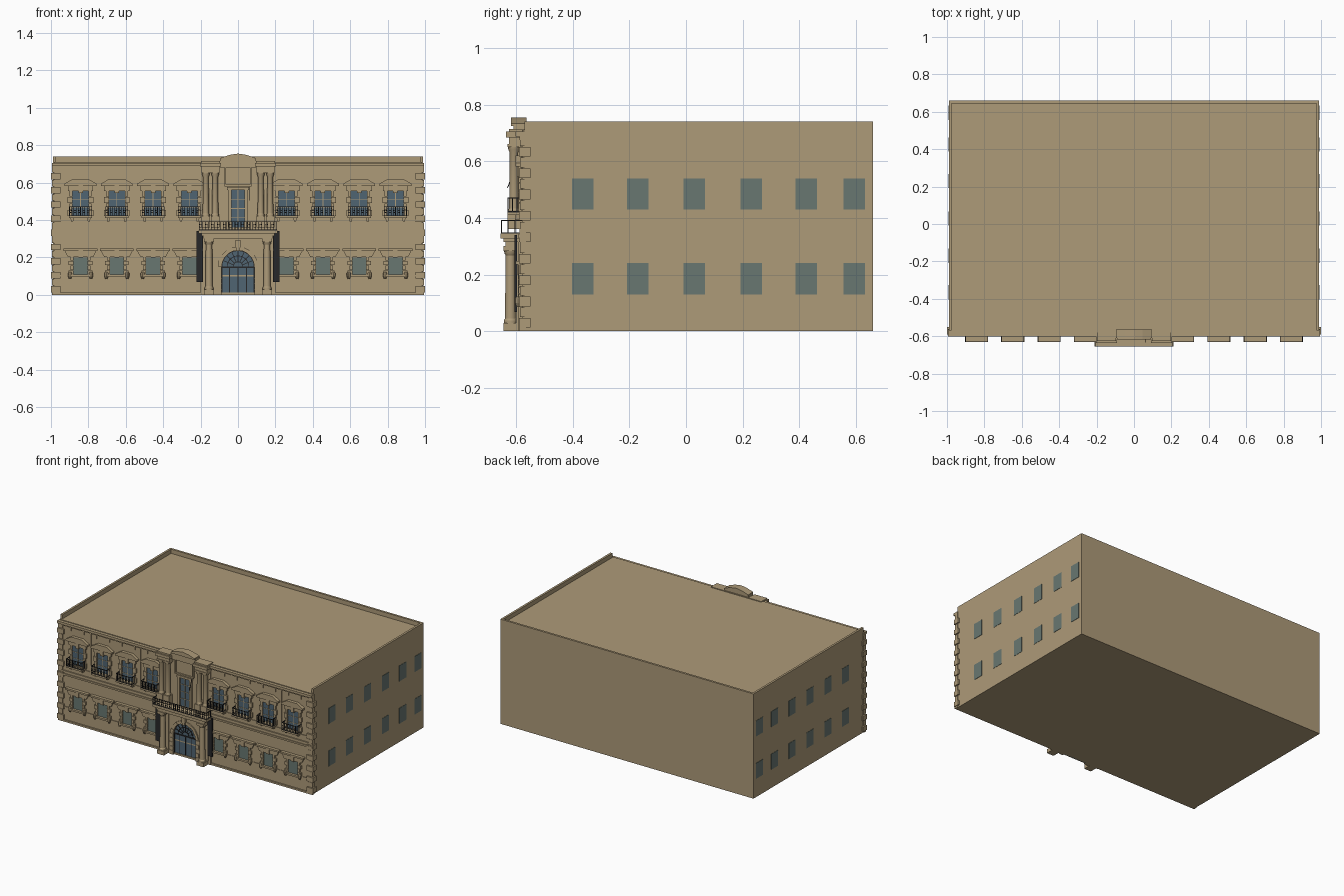
import bpy, bmesh
from math import sin, cos, pi
from mathutils import Matrix

cube = bpy.data.objects.get("Cube")
if cube:
    bpy.data.objects.remove(cube)


def material(name, r, g, b):
    m = bpy.data.materials.new(name)
    m.use_nodes = True
    m.diffuse_color = (r, g, b, 1)
    bsdf = next(n for n in m.node_tree.nodes if n.type == 'BSDF_PRINCIPLED')
    bsdf.inputs["Base Color"].default_value = (r, g, b, 1)
    bsdf.inputs["Roughness"].default_value = 0.8
    return m


STONE = material("tan stone", 0.42, 0.325, 0.19)
IRON = material("black iron", 0.02, 0.02, 0.022)
TEAL = material("grey green glass", 0.14, 0.185, 0.165)
BLUE = material("blue glass", 0.08, 0.13, 0.17)


def finish(bm, name, mat, smooth=False):
    bmesh.ops.recalc_face_normals(bm, faces=bm.faces)
    me = bpy.data.meshes.new(name)
    bm.to_mesh(me)
    bm.free()
    me.materials.append(mat)
    ob = bpy.data.objects.new(name, me)
    bpy.context.collection.objects.link(ob)
    if smooth:
        bpy.ops.object.select_all(action='DESELECT')
        ob.select_set(True)
        bpy.context.view_layer.objects.active = ob
        bpy.ops.object.shade_smooth_by_angle()


def box(bm, cx, hw, y0, y1, z0, z1, spin=None):
    m = Matrix.Translation((cx, (y0 + y1) / 2, (z0 + z1) / 2))
    m = m @ Matrix.Diagonal((hw * 2, abs(y1 - y0), abs(z1 - z0), 1))
    bmesh.ops.create_cube(bm, size=1, matrix=spin @ m if spin else m)


def prism(bm, pts, y0, y1):
    """Extrude an x-z outline between two depths."""
    a = [bm.verts.new((x, y0, z)) for x, z in pts]
    b = [bm.verts.new((x, y1, z)) for x, z in pts]
    bm.faces.new(a)
    bm.faces.new(b[::-1])
    for i in range(len(a)):
        j = (i + 1) % len(a)
        bm.faces.new((a[i], b[i], b[j], a[j]))


def lathe(bm, cx, cy, profile, n=16):
    rings = [[bm.verts.new((cx + r * cos(2 * pi * i / n), cy + r * sin(2 * pi * i / n), z))
              for i in range(n)] for r, z in profile]
    for lo, hi in zip(rings, rings[1:]):
        for i in range(n):
            bm.faces.new((lo[i], lo[(i + 1) % n], hi[(i + 1) % n], hi[i]))
    bm.faces.new(rings[0][::-1])
    bm.faces.new(rings[-1])


def arc(r, z, n=20):
    return [(r * cos(pi * i / n), z + r * sin(pi * i / n)) for i in range(n + 1)]


WALL = -0.58
BAYS = [s * (0.26 + 0.194 * i) for s in (-1, 1) for i in range(4)]

# Main block, front wall skin and roof parapet
bm = bmesh.new()
box(bm, 0, 0.99, -0.57, 0.66, 0, 0.71)
box(bm, 0, 0.985, WALL, -0.57, 0, 0.71)
finish(bm, "main_block", STONE)
bm = bmesh.new()
box(bm, 0, 0.99, 0.645, 0.66, 0.71, 0.74)
for s in (-1, 1):
    box(bm, s * 0.9825, 0.0075, -0.57, 0.645, 0.71, 0.74)
finish(bm, "roof_parapet", STONE)

# Horizontal mouldings across the front
bm = bmesh.new()
for z0, z1, y in ((0, 0.012, -0.59), (0.098, 0.106, -0.584), (0.305, 0.33, -0.586),
                  (0.33, 0.342, -0.594), (0.342, 0.36, -0.588), (0.395, 0.403, -0.585),
                  (0.675, 0.688, -0.588), (0.688, 0.705, -0.602)):
    box(bm, 0, 0.995 if y < -0.585 else 0.985, y, -0.565, z0, z1)
for i in range(-9, 10):
    if abs(i) > 2:
        box(bm, i * 0.1, 0.004, -0.586, WALL, 0.65, 0.675)
finish(bm, "front_mouldings", STONE)

# Corner quoins, alternating long and short
bm = bmesh.new()
for s in (-1, 1):
    for k in range(18):
        long = k % 2 == 0
        z = 0.012 + k * 0.0378
        w = 0.05 if long else 0.034
        outer = 1.0 if long else 0.995
        box(bm, s * (outer - w / 2), w / 2, -0.591 if long else -0.587,
            -0.55 if long else -0.562, z, z + 0.034)
finish(bm, "corner_quoins", STONE)

# Thin strips dividing the upper bays
bm = bmesh.new()
for s in (-1, 1):
    for i in range(4):
        box(bm, s * (0.357 + 0.194 * i), 0.004, -0.583, WALL, 0.403, 0.675)
finish(bm, "bay_strips", STONE)

# Side windows
bm = bmesh.new()
for s in (-1, 1):
    for y in (-0.365, -0.17, 0.03, 0.23, 0.425, 0.595):
        for z in (0.13, 0.43):
            box(bm, s * 0.99, 0.002, y - 0.038, y + 0.038, z, z + 0.11)
finish(bm, "side_windows", TEAL)

# Front glazing
lower, upper = bmesh.new(), bmesh.new()
for x in BAYS:
    box(lower, x, 0.038, -0.583, WALL, 0.105, 0.2)
    box(upper, x, 0.044, -0.583, WALL, 0.42, 0.555)
box(upper, 0, 0.036, -0.591, -0.58, 0.36, 0.56)
finish(lower, "lower_front_glass", TEAL)
finish(upper, "upper_front_glass", BLUE)

# Stone window surrounds with blocked sides, heads and glazing bars
low, up, bars = bmesh.new(), bmesh.new(), bmesh.new()
for x in BAYS:
    for s in (-1, 1):
        for k in range(4):
            w = 0.016 if k % 2 else 0.026
            box(low, x + s * (0.037 + w / 2), w / 2, -0.592, WALL, 0.108 + k * 0.025, 0.131 + k * 0.025)
            box(up, x + s * (0.043 + w / 2), w / 2, -0.592, WALL, 0.42 + k * 0.035, 0.453 + k * 0.035)
        lathe(low, x + s * 0.056, -0.594, ((0.006, 0.085), (0.011, 0.1), (0.011, 0.115), (0.006, 0.122)), 8)
    box(low, x, 0.06, -0.6, WALL, 0.096, 0.108)
    prism(low, [(x - 0.068, 0.203), (x + 0.068, 0.203), (x + 0.085, 0.235), (x - 0.085, 0.235)], -0.593, WALL)
    box(low, x, 0.09, -0.602, WALL, 0.235, 0.247)
    box(low, x, 0.012, -0.598, WALL, 0.2, 0.236)
    box(up, x, 0.068, -0.592, WALL, 0.555, 0.582)
    prism(up, [(x - 0.085, 0.582), (x + 0.085, 0.582), (x + 0.085, 0.594), (x + 0.04, 0.62),
               (x - 0.04, 0.62), (x - 0.085, 0.594)], -0.602, WALL)
    box(up, x, 0.012, -0.597, WALL, 0.545, 0.582)
    box(bars, x, 0.002, -0.585, WALL, 0.42, 0.555)
    for z in (0.465, 0.51):
        box(bars, x, 0.044, -0.585, WALL, z, z + 0.003)
finish(low, "lower_window_surrounds", STONE)
finish(up, "upper_window_surrounds", STONE)
finish(bars, "glazing_bars", STONE)


def railing(bm, cx, hw, yf, yb, z0, z1, n):
    """Iron railing on three sides: rails, bars and small rings."""
    t = 0.0015
    for z in (z0, z1 - 0.003):
        box(bm, cx, hw, yf, yf + 2 * t, z, z + 0.004)
        for s in (-1, 1):
            box(bm, cx + s * hw, t, yf, yb, z, z + 0.004)
    for i in range(n + 1):
        x = cx - hw + 2 * hw * i / n
        box(bm, x, t, yf, yf + 2 * t, z0, z1)
        if i < n and i % 2 == 0:
            mid, r = x + hw / n, hw / n
            for k in range(8):
                m = Matrix.Translation((mid, yf + t, (z0 + z1) / 2)) @ Matrix.Rotation(k * pi / 4, 4, 'Y')
                box(bm, 0, r * 0.42, -t, t, r - 0.0015, r + 0.0015, m)
    for s in (-1, 1):
        for k in (1, 2):
            y = yf + (yb - yf) * k / 3
            box(bm, cx + s * hw, t, y - t, y + t, z0, z1)


# Balconies of the upper bays
slabs, iron = bmesh.new(), bmesh.new()
for x in BAYS:
    box(slabs, x, 0.062, -0.63, WALL, 0.41, 0.42)
    for s in (-1, 1):
        prism(slabs, [(x + s * 0.045 - 0.006, 0.392), (x + s * 0.045 + 0.006, 0.392),
                      (x + s * 0.045 + 0.008, 0.41), (x + s * 0.045 - 0.008, 0.41)], -0.605, WALL)
    railing(iron, x, 0.059, -0.63, WALL, 0.42, 0.472, 10)
finish(slabs, "balcony_slabs", STONE)
finish(iron, "balcony_railings", IRON)

# Entrance bay: lower wall, arch ring, upper wall
bm = bmesh.new()
inner = arc(0.088, 0.15)
prism(bm, [(0.2, 0), (0.2, 0.32), (-0.2, 0.32), (-0.2, 0)] +
      [(-0.088, 0)] + inner[::-1] + [(0.088, 0)], -0.594, WALL)
ring_in, ring_out = arc(0.087, 0.15), arc(0.108, 0.15)
for i in range(0, 20, 2):
    prism(bm, [ring_in[i], ring_out[i], ring_out[i + 2], ring_in[i + 2]], -0.603 if i % 4 else -0.6, WALL)
for s in (-1, 1):
    for k in range(5):
        w = 0.012 if k % 2 else 0.016
        box(bm, s * (0.087 + w), w, -0.601, WALL, k * 0.03, k * 0.03 + 0.028)
prism(bm, [(-0.01, 0.235), (0.01, 0.235), (0.016, 0.29), (-0.016, 0.29)], -0.612, WALL)
finish(bm, "entrance_wall", STONE)

# Entrance door glass and its fan of iron bars
bm = bmesh.new()
prism(bm, [(-0.088, 0)] + inner[::-1] + [(0.088, 0)], -0.584, WALL)
finish(bm, "entrance_door", BLUE)
bm = bmesh.new()
for k in range(1, 8):
    m = Matrix.Translation((0, 0, 0.15)) @ Matrix.Rotation((k - 4) * pi / 8, 4, 'Y')
    box(bm, 0, 0.0018, -0.588, -0.582, 0.025, 0.088, m)
for r in (0.026, 0.058, 0.086):
    a, b = arc(r - 0.002, 0.15, 14), arc(r + 0.002, 0.15, 14)
    for i in range(14):
        prism(bm, [a[i], b[i], b[i + 1], a[i + 1]], -0.588, -0.582)
box(bm, 0, 0.088, -0.589, -0.582, 0.143, 0.151)
for x in (-0.086, -0.045, 0, 0.045, 0.086):
    box(bm, x, 0.002, -0.588, -0.582, 0, 0.145)
finish(bm, "door_grille", IRON)

# Columns: one each side below, a pair each side above
blocks, cols = bmesh.new(), bmesh.new()
for s in (-1, 1):
    x = s * 0.155
    box(blocks, x, 0.027, -0.645, WALL, 0, 0.028)
    box(blocks, x, 0.027, -0.645, WALL, 0.283, 0.3)
    box(blocks, x, 0.03, -0.6, WALL, 0.028, 0.283)
    lathe(cols, x, -0.62, ((0.024, 0.028), (0.024, 0.038), (0.02, 0.044), (0.017, 0.268),
                           (0.021, 0.274), (0.023, 0.283)))
    for x in (s * 0.122, s * 0.172):
        box(blocks, x, 0.023, -0.63, WALL, 0.36, 0.42)
        box(blocks, x, 0.024, -0.63, WALL, 0.65, 0.662)
        lathe(cols, x, -0.608, ((0.021, 0.42), (0.021, 0.428), (0.017, 0.434), (0.015, 0.63),
                                (0.02, 0.642), (0.021, 0.65)))
finish(blocks, "column_blocks", STONE)
finish(cols, "columns", STONE, True)

# Entrance balcony slab and stepped entablature
bm = bmesh.new()
for hw, y, z0, z1 in ((0.185, -0.638, 0.3, 0.315), (0.195, -0.645, 0.315, 0.328), (0.212, -0.655, 0.328, 0.345)):
    box(bm, 0, hw, y, WALL, z0, z1)
finish(bm, "entrance_balcony", STONE)
bm = bmesh.new()
railing(bm, 0, 0.208, -0.654, WALL, 0.345, 0.392, 26)
finish(bm, "entrance_balcony_railing", IRON)

# Dark hanging panels beside the entrance
bm = bmesh.new()
for s in (-1, 1):
    box(bm, s * 0.204, 0.017, -0.606, -0.597, 0.068, 0.34)
finish(bm, "hanging_panels", IRON)

# Upper centre: window surround, panel, entablature and raised pediment
bm = bmesh.new()
box(bm, 0, 0.195, -0.588, -0.56, 0.345, 0.715)
for s in (-1, 1):
    box(bm, s * 0.045, 0.009, -0.6, WALL, 0.36, 0.565)
    box(bm, s * 0.147, 0.05, -0.626, WALL, 0.662, 0.685)
    box(bm, s * 0.147, 0.056, -0.636, -0.565, 0.685, 0.705)
    box(bm, s * 0.147, 0.05, -0.626, -0.565, 0.705, 0.715)
    box(bm, s * 0.068, 0.004, -0.606, WALL, 0.59, 0.68)
box(bm, 0, 0.058, -0.604, WALL, 0.56, 0.575)
box(bm, 0, 0.072, -0.606, WALL, 0.58, 0.59)
box(bm, 0, 0.064, -0.597, WALL, 0.59, 0.68)
box(bm, 0, 0.095, -0.61, -0.565, 0.68, 0.73)
prism(bm, [(-0.092, 0.724), (0.092, 0.724), (0.092, 0.733), (0.045, 0.748), (0, 0.755),
           (-0.045, 0.748), (-0.092, 0.733)], -0.618, -0.563)
box(bm, 0, 0.002, -0.594, WALL, 0.36, 0.56)
for z in (0.41, 0.46, 0.51):
    box(bm, 0, 0.036, -0.594, WALL, z, z + 0.003)
finish(bm, "upper_centre", STONE)

# Leaning flagpole
bm = bmesh.new()
lean = Matrix.Translation((0.062, -0.6, 0.59)) @ Matrix.Rotation(-0.35, 4, 'X')
box(bm, 0, 0.0015, -0.0015, 0.0015, -0.09, 0, lean)
finish(bm, "flagpole", IRON)
